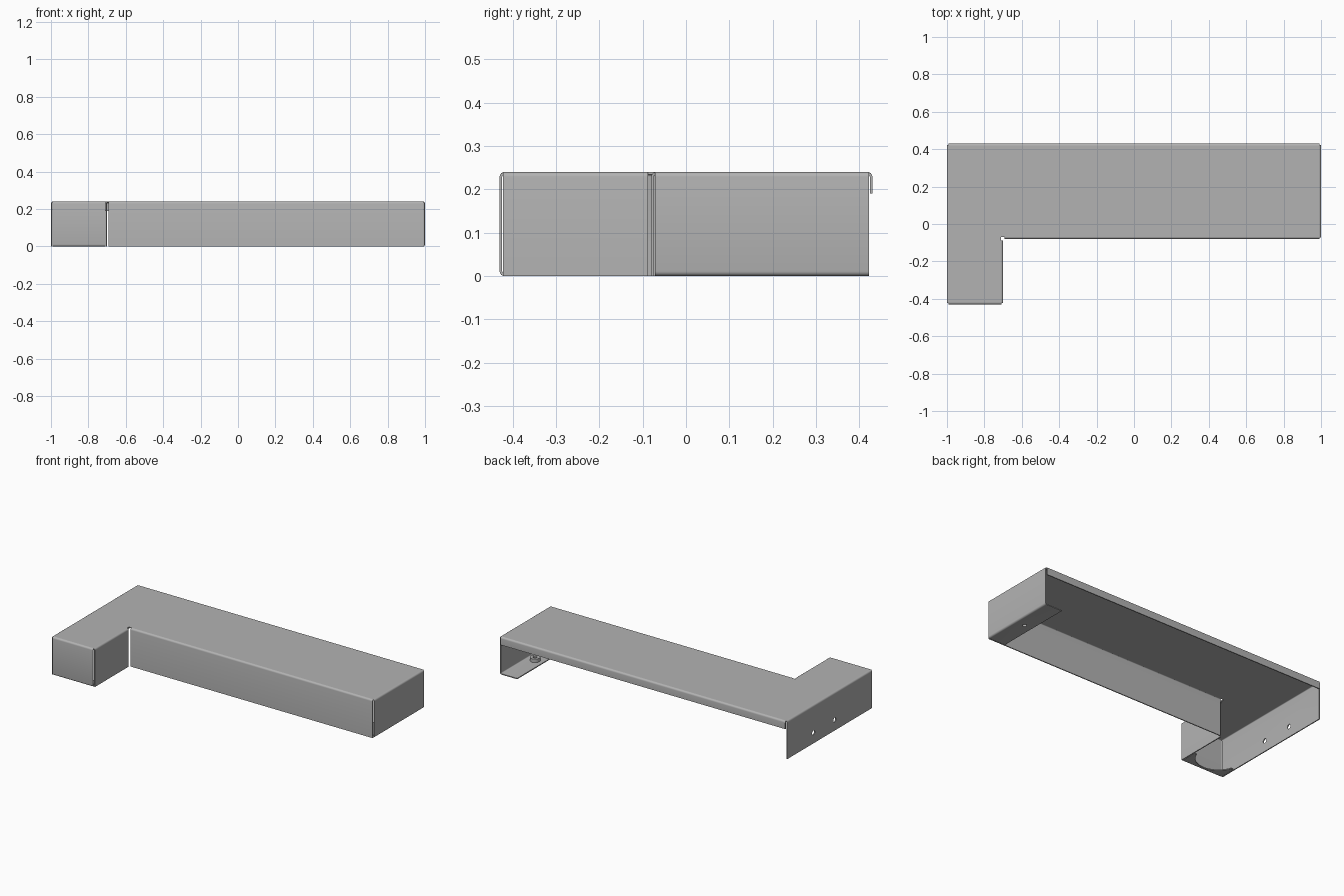
import bpy, bmesh, math
from mathutils import Vector

if "Cube" in bpy.data.objects:
    bpy.data.objects.remove(bpy.data.objects["Cube"])

LEFT, RIGHT = -1.0, 1.0
FRONT, BACK = -0.43, 0.43
STEP_X, STEP_Y = -0.70, -0.08      # inner corner of the L
H, T, R = 0.24, 0.006, 0.011       # height, sheet thickness, bend radius
GAP = 0.008                        # corner relief

steel = bpy.data.materials.new("grey sheet metal")
steel.use_nodes = True
grey = (0.45, 0.45, 0.45, 1)
steel.diffuse_color = grey
bsdf = next(n for n in steel.node_tree.nodes if n.type == "BSDF_PRINCIPLED")
bsdf.inputs["Base Color"].default_value = grey


def prism(name, points, sweep):
    """Extrude a closed 3D polygon along a vector."""
    bm = bmesh.new()
    face = bm.faces.new([bm.verts.new(p) for p in points])
    out = bmesh.ops.extrude_face_region(bm, geom=[face])
    moved = [v for v in out["geom"] if isinstance(v, bmesh.types.BMVert)]
    bmesh.ops.translate(bm, verts=moved, vec=sweep)
    bmesh.ops.recalc_face_normals(bm, faces=bm.faces)
    mesh = bpy.data.meshes.new(name)
    bm.to_mesh(mesh)
    bm.free()
    obj = bpy.data.objects.new(name, mesh)
    bpy.context.collection.objects.link(obj)
    mesh.materials.append(steel)
    bpy.ops.object.select_all(action="DESELECT")
    obj.select_set(True)
    bpy.context.view_layer.objects.active = obj
    bpy.ops.object.shade_smooth_by_angle(angle=math.radians(30))
    return obj


def bent_profile(bottom, flange):
    """Section of a folded wall as (outward, z) points."""
    def side(radius):
        offset = R - radius
        arc = [i * math.pi / 8 for i in range(5)]
        pts = [(-R + radius * math.sin(a), H - R + radius * math.cos(a)) for a in arc]
        if flange:
            pts += [(-R + radius * math.cos(a), R - radius * math.sin(a)) for a in arc]
            pts.append((-flange, offset))
        else:
            pts.append((-offset, bottom))
        return pts
    return side(R) + side(R - T)[::-1]


def wall(name, start, end, bottom=0, flange=0):
    """Fold a wall down along an edge; outward is right of the direction."""
    a, b = Vector((*start, 0)), Vector((*end, 0))
    d = (b - a).normalized()
    n = Vector((d.y, -d.x, 0))
    a, b = a + d * GAP, b - d * GAP
    return prism(name, [a + n * o + Vector((0, 0, z))
                        for o, z in bent_profile(bottom, flange)], b - a)


def cut(obj, centre, radius, depth, axis="Z"):
    """Cut a round hole and discard the cutter."""
    turn = (0, math.pi / 2, 0) if axis == "X" else (0, 0, 0)
    bpy.ops.mesh.primitive_cylinder_add(vertices=32, radius=radius, depth=depth,
                                        location=centre, rotation=turn)
    cutter = bpy.context.object
    cutter.hide_render = True
    mod = obj.modifiers.new("hole", "BOOLEAN")
    mod.operation, mod.solver, mod.object = "DIFFERENCE", "EXACT", cutter
    bpy.context.view_layer.objects.active = obj
    bpy.ops.object.modifier_apply(modifier=mod.name)
    bpy.data.objects.remove(cutter)


# L-shaped top, inset by the bend radius
outline = [(LEFT + R, FRONT + R), (STEP_X - R, FRONT + R), (STEP_X - R, STEP_Y + R),
           (RIGHT - R, STEP_Y + R), (RIGHT - R, BACK - R), (LEFT + R, BACK - R)]
prism("top_panel", [(x, y, H - T) for x, y in outline], (0, 0, T))

# Folded walls
wall("back_lip", (RIGHT, BACK), (LEFT, BACK), bottom=0.19)
side_wall = wall("long_end_wall", (LEFT, BACK), (LEFT, FRONT))
leg_front = wall("leg_front_wall", (LEFT, FRONT), (STEP_X, FRONT), flange=0.11)
wall("leg_inner_wall", (STEP_X, FRONT), (STEP_X, STEP_Y))
wall("front_wall", (STEP_X, STEP_Y), (RIGHT, STEP_Y))
end_wall = wall("short_end_wall", (RIGHT, STEP_Y), (RIGHT, BACK), flange=0.12)

# Screw holes and the round notch in the leg flange
for y in (0.16, -0.05):
    cut(side_wall, (LEFT, y, 0.067), 0.014, 0.1, "X")
cut(leg_front, ((LEFT + STEP_X) / 2, FRONT + 0.15, 0), 0.13, 0.1)
NUT = (0.935, 0.165)
cut(end_wall, (*NUT, 0), 0.012, 0.06)

# Round nut on the end flange
ring = [i * math.tau / 32 for i in range(32)]
nut = prism("flange_nut", [(NUT[0] + 0.03 * math.cos(a), NUT[1] + 0.03 * math.sin(a), T)
                           for a in ring], (0, 0, 0.022))
cut(nut, (*NUT, 0.02), 0.012, 0.1)
